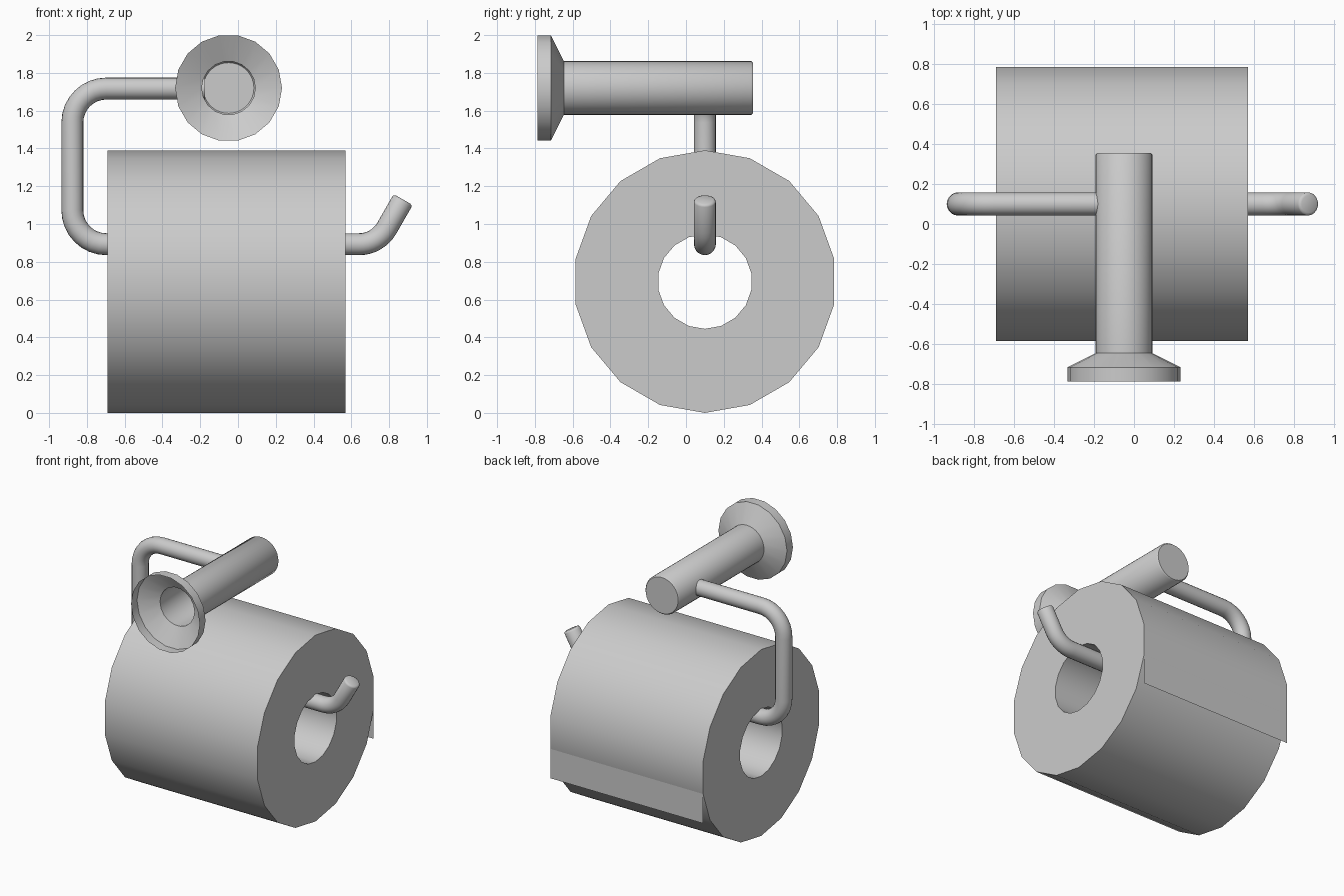
import bpy, bmesh
from math import sin, cos, tan, pi, radians
from mathutils import Vector

if "Cube" in bpy.data.objects:
    bpy.data.objects.remove(bpy.data.objects["Cube"])

GREY = (0.6, 0.6, 0.6, 1)
mat = bpy.data.materials.new("grey")
mat.use_nodes = True
mat.diffuse_color = GREY
mat.node_tree.nodes["Principled BSDF"].inputs["Base Color"].default_value = GREY


def finish(name, bm, angle=40):
    mesh = bpy.data.meshes.new(name)
    bm.to_mesh(mesh)
    bm.free()
    mesh.materials.append(mat)
    obj = bpy.data.objects.new(name, mesh)
    bpy.context.collection.objects.link(obj)
    bpy.ops.object.select_all(action="DESELECT")
    obj.select_set(True)
    bpy.context.view_layer.objects.active = obj
    bpy.ops.object.shade_smooth_by_angle(angle=radians(angle))
    return obj


def tube(name, rings, sides, cap_start=False, cap_end=False, loop=False, angle=40):
    """Skin circles given as (centre, radius, first axis, second axis)."""
    bm = bmesh.new()
    loops = []
    for centre, radius, u, v in rings:
        loops.append([bm.verts.new(centre + radius * (cos(a) * u + sin(a) * v))
                      for a in (2 * pi * i / sides for i in range(sides))])
    pairs = list(zip(loops, loops[1:]))
    if loop:
        pairs.append((loops[-1], loops[0]))
    for a, b in pairs:
        for i in range(sides):
            j = (i + 1) % sides
            bm.faces.new((a[i], a[j], b[j], b[i]))
    if cap_start:
        bm.faces.new(loops[0][::-1])
    if cap_end:
        bm.faces.new(loops[-1])
    return finish(name, bm, angle)


X, Y, Z = Vector((1, 0, 0)), Vector((0, 1, 0)), Vector((0, 0, 1))

# Paper roll with an open core
ROLL_Y, ROLL_Z, ROLL_R = 0.10, 0.695, 0.695
LEFT, RIGHT = -0.69, 0.57
profile = [(LEFT, ROLL_R), (RIGHT, ROLL_R), (RIGHT, 0.25), (LEFT, 0.25)]
tube("paper_roll", [(Vector((x, ROLL_Y, ROLL_Z)), r, Z, -Y) for x, r in profile][::-1],
     18, loop=True)

# Loose sheet hanging from the back facet of the roll
bm = bmesh.new()
back = ROLL_Y + ROLL_R * cos(radians(10))
bm.faces.new([bm.verts.new((x, back, z)) for x, z in
              ((RIGHT, 0.355), (LEFT, 0.355), (LEFT, 0.575), (RIGHT, 0.575))])
finish("loose_sheet", bm)


# Wall mount: open flared flange and hollow arm closed at the far end
def along_y(profile):
    return [(Vector((-0.05, y, 1.72)), r, X, -Z) for y, r in profile]


tube("wall_flange", along_y([(-0.785, 0.283), (-0.715, 0.283), (-0.645, 0.142)]), 18, angle=30)
tube("mount_arm", along_y([(-0.645, 0.142), (0.345, 0.142), (0.355, 0.134)]), 36, cap_end=True)


# Bent rod: straight runs joined by rounded corners
def rounded_path(corners, steps=8):
    """Return (point, direction) pairs; corners are (x, z, radius)."""
    pts = [Vector((x, ROLL_Y, z)) for x, z, _ in corners]
    path = [(pts[0], (pts[1] - pts[0]).normalized())]
    for k in range(1, len(pts) - 1):
        d0 = (pts[k] - pts[k - 1]).normalized()
        d1 = (pts[k + 1] - pts[k]).normalized()
        turn, radius = d0.angle(d1), corners[k][2]
        start = pts[k] - d0 * radius * tan(turn / 2)
        inward = (d1 - d0 * d0.dot(d1)).normalized()
        for s in range(steps + 1):
            a = turn * s / steps
            path.append((start + radius * (sin(a) * d0 + (1 - cos(a)) * inward),
                         cos(a) * d0 + sin(a) * inward))
    path.append((pts[-1], (pts[-1] - pts[-2]).normalized()))
    return path


ROD = 0.058
path = rounded_path([(-0.175, 1.717, 0), (-0.877, 1.717, 0.18), (-0.877, 0.893, 0.18),
                     (0.739, 0.893, 0.17), (0.868, 1.118, 0)])
rings = [(p, ROD, Y, d.cross(Y)) for p, d in path]
tip, d = path[-1]
rings += [(tip + d * 0.008, ROD * 0.93, Y, d.cross(Y)), (tip + d * 0.013, ROD * 0.75, Y, d.cross(Y))]
tube("holder_rod", rings, 20, cap_start=True, cap_end=True, angle=50)
